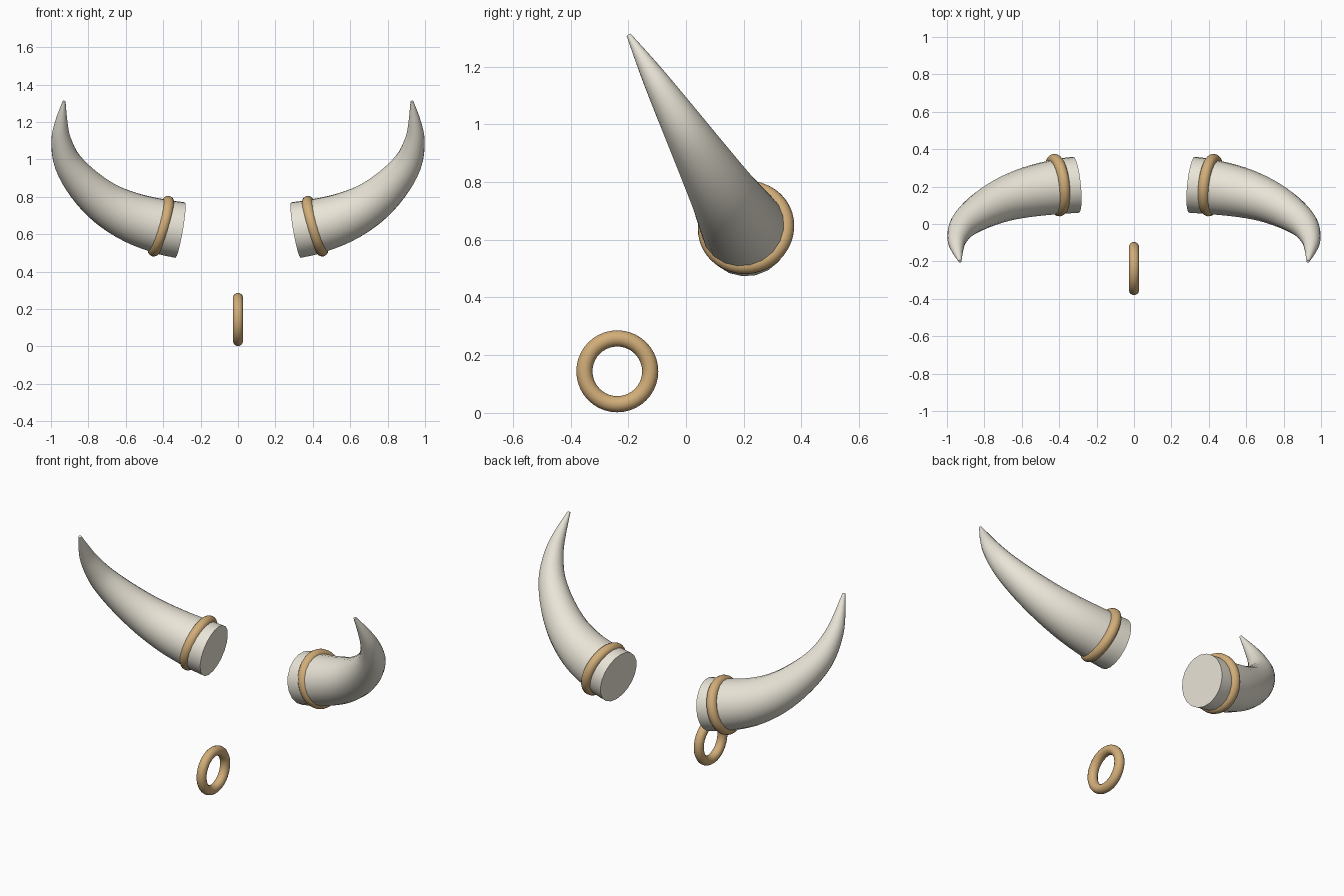
import bpy, bmesh, math
from mathutils import Vector
from mathutils.geometry import interpolate_bezier

if "Cube" in bpy.data.objects:
    bpy.data.objects.remove(bpy.data.objects["Cube"])


def material(name, rgb):
    m = bpy.data.materials.new(name)
    m.diffuse_color = (*rgb, 1)
    m.use_nodes = True
    m.node_tree.nodes["Principled BSDF"].inputs["Base Color"].default_value = m.diffuse_color
    return m


IVORY = material("ivory", (0.82, 0.78, 0.68))
BRASS = material("brass", (0.64, 0.42, 0.19))


def finish(ob, name, mat, mirrored):
    ob.name = name
    ob.data.materials.append(mat)
    bpy.ops.object.select_all(action='DESELECT')
    ob.select_set(True)
    bpy.context.view_layer.objects.active = ob
    bpy.ops.object.transform_apply(location=True, rotation=True, scale=True)
    bpy.ops.object.shade_smooth_by_angle(angle=math.radians(40))
    if mirrored:
        ob.modifiers.new("Mirror", 'MIRROR').use_mirror_merge = False


def ring(name, center, axis, major, minor, mirrored=False):
    rot = Vector(axis).to_track_quat('Z', 'Y').to_euler()
    bpy.ops.mesh.primitive_torus_add(location=center, rotation=rot, major_radius=major,
                                     minor_radius=minor, major_segments=40, minor_segments=14)
    finish(bpy.context.object, name, BRASS, mirrored)


# Horns: tapered tube along a curve lying in a plane tilted forward
# (x, distance along the tilted plane, radius)
PATH = [(0.31, 0.0, 0.151), (0.41, 0.022, 0.147), (0.56, 0.075, 0.135), (0.70, 0.16, 0.117),
        (0.82, 0.28, 0.097), (0.91, 0.42, 0.075), (0.945, 0.56, 0.053),
        (0.945, 0.67, 0.034), (0.93, 0.80, 0.008)]
UP = Vector((0, -0.511, 0.86))
SIDE = Vector((0, 0.86, 0.511))
BASE = Vector((0, 0.21, 0.622))
SIDES, STEPS = 20, 4

pts = [Vector(p) for p in PATH]
ext = [2 * pts[0] - pts[1]] + pts + [2 * pts[-1] - pts[-2]]
samples = []
for i in range(1, len(pts)):
    a, b = ext[i], ext[i + 1]
    seg = interpolate_bezier(a, a + (b - ext[i - 1]) / 6, b - (ext[i + 2] - a) / 6, b, STEPS + 1)
    samples += seg[:-1]
samples.append(pts[-1])

bm = bmesh.new()
loops = []
for i, p in enumerate(samples):
    d = samples[min(i + 1, len(samples) - 1)] - samples[max(i - 1, 0)]
    tangent = (Vector((1, 0, 0)) * d.x + UP * d.y).normalized()
    across = SIDE.cross(tangent)
    c = BASE + Vector((p.x, 0, 0)) + UP * p.y
    loops.append([bm.verts.new(c + p.z * (math.cos(t) * SIDE + math.sin(t) * across))
                  for t in (2 * math.pi * k / SIDES for k in range(SIDES))])
for lo, hi in zip(loops, loops[1:]):
    for k in range(SIDES):
        n = (k + 1) % SIDES
        bm.faces.new((lo[k], lo[n], hi[n], hi[k]))
bm.faces.new(loops[0])
bm.faces.new(loops[-1])
bmesh.ops.recalc_face_normals(bm, faces=bm.faces)
mesh = bpy.data.meshes.new("horns")
bm.to_mesh(mesh)
bm.free()
horns = bpy.data.objects.new("horns", mesh)
bpy.context.collection.objects.link(horns)
finish(horns, "horns", IVORY, True)

# Bands around the horn bases
ring("horn_bands", (0.412, 0.208, 0.643), (0.95, -0.1, 0.28), 0.138, 0.03, True)

# Nose ring
ring("nose_ring", (0, -0.238, 0.144), (1, 0, 0), 0.114, 0.028)
